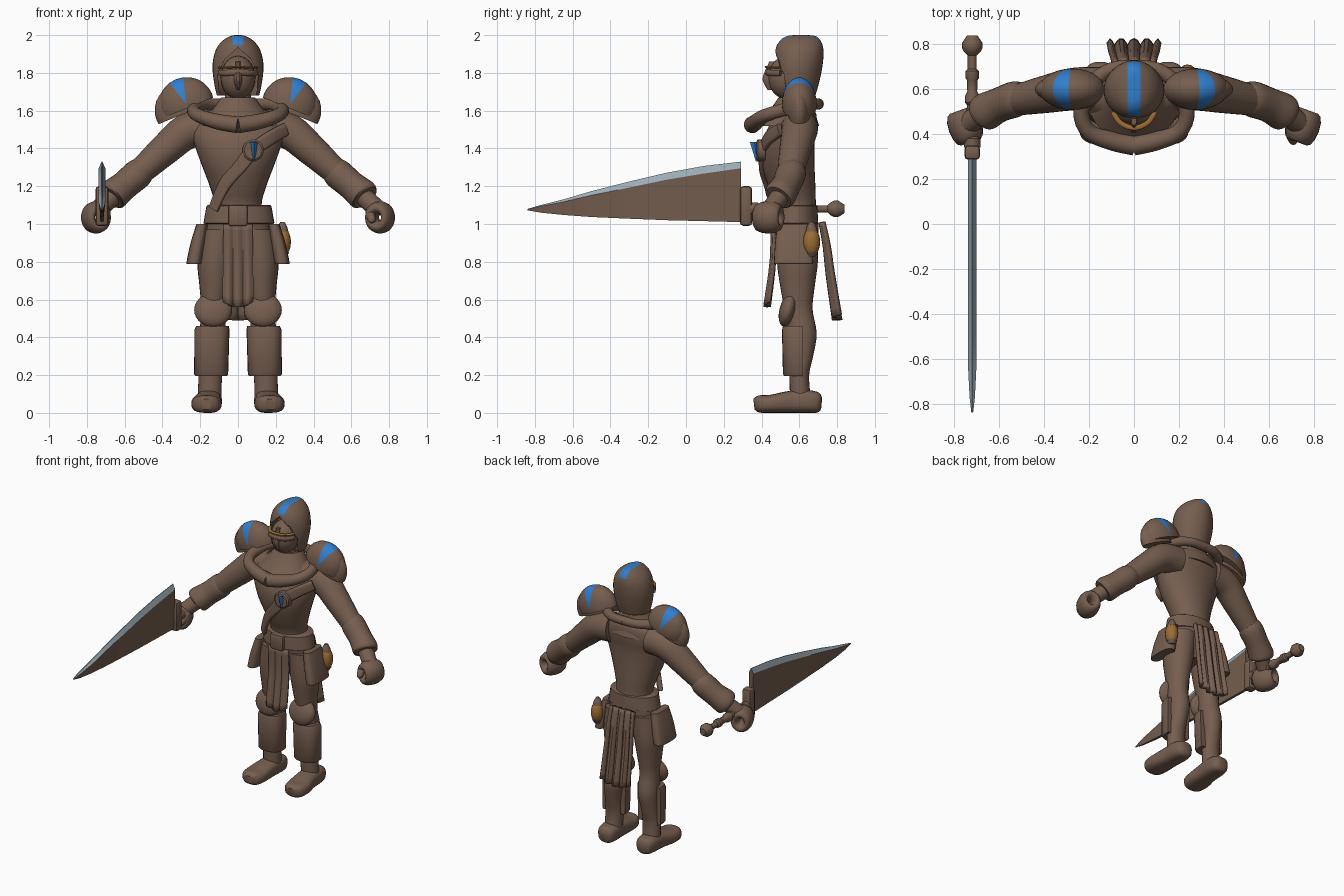
import bpy, bmesh, math
from mathutils import Vector, Matrix

if "Cube" in bpy.data.objects:
    bpy.data.objects.remove(bpy.data.objects["Cube"])


def material(name, rgb):
    m = bpy.data.materials.new(name)
    m.diffuse_color = (*rgb, 1)
    m.use_nodes = True
    m.node_tree.nodes["Principled BSDF"].inputs["Base Color"].default_value = m.diffuse_color
    return m


BROWN = material("brown", (0.18, 0.112, 0.078))
BLUE = material("blue", (0.03, 0.21, 0.62))
GREY = material("steel_grey", (0.33, 0.41, 0.47))
GOLD = material("gold", (0.33, 0.15, 0.035))


def finish(name, bm, mats=(BROWN,), mirror=False, angle=0.65):
    bmesh.ops.recalc_face_normals(bm, faces=bm.faces)
    me = bpy.data.meshes.new(name)
    bm.to_mesh(me)
    bm.free()
    for m in mats:
        me.materials.append(m)
    me.shade_smooth()
    me.set_sharp_from_angle(angle=angle)
    ob = bpy.data.objects.new(name, me)
    bpy.context.collection.objects.link(ob)
    if mirror:
        ob.modifiers.new("mirror", "MIRROR")
    return ob


def spline(secs, steps):
    """Catmull-Rom interpolation through section tuples."""
    secs = [Vector(s if len(s) == 5 else (*s, s[3])) for s in secs]
    if steps == 1:
        return secs
    p = [secs[0]] + secs + [secs[-1]]
    out = []
    for i in range(1, len(p) - 2):
        a, b, c, d = p[i - 1:i + 3]
        for k in range(steps):
            t = k / steps
            out.append(0.5 * (2 * b + (c - a) * t + (2 * a - 5 * b + 4 * c - d) * t * t
                              + (3 * b - a - 3 * c + d) * t ** 3))
    return out + [secs[-1]]


def loft_bm(secs, seg=24, steps=4, flat=False, power=1.0):
    """Elliptical sections (x, y, z, a, b); flat keeps them horizontal."""
    bm = bmesh.new()
    secs = spline(secs, steps)
    rings = []
    for i, s in enumerate(secs):
        c = Vector(s[:3])
        u, v = Vector((1, 0, 0)), Vector((0, 1, 0))
        if not flat:
            t = (Vector(secs[min(i + 1, len(secs) - 1)][:3]) - Vector(secs[max(i - 1, 0)][:3])).normalized()
            u = t.cross(Vector((0, 0, 1))).normalized()
            v = u.cross(t)
        ring = []
        for k in range(seg):
            w = 2 * math.pi * k / seg
            cu, cv = [math.copysign(abs(q) ** power, q) for q in (math.cos(w), math.sin(w))]
            ring.append(bm.verts.new(c + u * s[3] * cu + v * s[4] * cv))
        rings.append(ring)
    for r, q in zip(rings, rings[1:]):
        for k in range(seg):
            bm.faces.new((r[k], r[(k + 1) % seg], q[(k + 1) % seg], q[k]))
    bm.faces.new(rings[0])
    bm.faces.new(rings[-1])
    return bm


def loft(name, secs, mat=BROWN, mirror=False, **kw):
    return finish(name, loft_bm(secs, **kw), (mat,), mirror)


def ball_bm(c, r, tilt=(0, 0, 0), seg=24, rows=14):
    bm = bmesh.new()
    bmesh.ops.create_uvsphere(bm, u_segments=seg, v_segments=rows, radius=1)
    rot = Matrix.Rotation(tilt[1], 4, 'Y') @ Matrix.Rotation(tilt[0], 4, 'X')
    bm.transform(Matrix.Translation(c) @ rot @ Matrix.Diagonal((*r, 1)))
    return bm


def box(name, c, size, bevel=0.01):
    bm = bmesh.new()
    bmesh.ops.create_cube(bm, size=1)
    bm.transform(Matrix.Translation(c) @ Matrix.Diagonal((*size, 1)))
    bmesh.ops.bevel(bm, geom=bm.edges[:], offset=bevel, segments=2, profile=0.5, affect='EDGES')
    return finish(name, bm)


def cloth(name, path, w0, w1, amp, folds, thick):
    """Hanging pleated cloth following a (y, z) path."""
    bm = bmesh.new()
    rows, n, pts = [], 30, spline([(0, y, z, 0) for y, z in path], 4)
    for i, p in enumerate(pts):
        f = i / (len(pts) - 1)
        w = w0 + (w1 - w0) * f
        rows.append([bm.verts.new((w * (2 * k / n - 1),
                     p[1] + amp * (0.4 + 0.6 * f) * math.cos(folds * 2 * math.pi * k / n),
                     p[2] + 0.03 * f * (2 * k / n - 1) ** 2)) for k in range(n + 1)])
    for r, q in zip(rows, rows[1:]):
        for k in range(n):
            bm.faces.new((r[k], r[k + 1], q[k + 1], q[k]))
    m = finish(name, bm).modifiers.new("thickness", "SOLIDIFY")
    m.thickness, m.offset = thick, 0


# Torso, belt and hips
loft("torso", [(0, .58, 1.0, .15, .115), (0, .58, 1.1, .125, .108), (0, .56, 1.2, .15, .125),
               (0, .54, 1.32, .195, .14), (0, .54, 1.42, .23, .14), (0, .56, 1.5, .245, .13),
               (0, .58, 1.58, .19, .11), (0, .58, 1.64, .08, .08), (0, .57, 1.74, .07, .07)], flat=True, seg=32)
loft("belt", [(.005, .575, 1.0, .18, .118), (.005, .575, 1.005, .188, .125), (.005, .575, 1.095, .172, .12),
              (.005, .575, 1.1, .165, .112)], flat=True, steps=1, seg=32)
loft("hips", [(0, .59, .8, .1, .085), (0, .59, .88, .17, .11), (0, .585, 1.01, .175, .115)], flat=True)
box("buckle", (0, .455, 1.045), (.1, .04, .11))
cloth("front_tabard", [(.46, 1.0), (.46, .8), (.43, .56)], .075, .08, .01, 3, .02)
cloth("back_tail", [(.72, 1.01), (.745, .88), (.765, .72), (.80, .49)], .095, .115, .016, 4, .025)
loft("hip_flap", [(.19, .57, 1.0, .03, .085), (.213, .57, .9, .038, .098), (.232, .57, .80, .04, .104),
                  (.232, .57, .79, .035, .1)], flat=True, mirror=True, power=.7)

# Side flask with banding
finish("flask", ball_bm((.238, .665, .905), (.042, .045, .075), seg=16), (GOLD,))
loft("flask_cap", [(.235, .665, .96, .032), (.235, .665, .985, .025), (.235, .665, 1.01, .012)], flat=True, seg=12)
loft("flask_base", [(.238, .665, .825, .018), (.238, .665, .85, .034)], flat=True, seg=12)

# Legs
loft("leg", [(.1, .59, .97, .1, .11), (.12, .59, .8, .095, .108), (.125, .59, .68, .08, .093),
             (.13, .595, .55, .065, .075), (.135, .615, .42, .068, .077), (.143, .61, .3, .06, .063),
             (.147, .6, .2, .062, .052), (.15, .605, .08, .062, .055)], flat=True, mirror=True)
finish("knee_guard", ball_bm((.132, .54, .545), (.1, .045, .092), (math.radians(-15), 0, 0)), mirror=True)
bm = loft_bm([(.142, .6, .195, .083, .08), (.142, .6, .205, .09, .087), (.138, .6, .44, .093, .092),
              (.135, .6, .46, .086, .086)], flat=True, steps=1, power=.75)
for y, out in ((.618, False),):
    cut = bmesh.ops.bisect_plane(bm, geom=bm.verts[:] + bm.edges[:] + bm.faces[:], plane_co=(0, y, 0),
                                 plane_no=(0, 1, 0), clear_outer=True)
    bmesh.ops.holes_fill(bm, edges=[e for e in bm.edges if e.is_boundary])
finish("shin_guard", bm, mirror=True)
loft("foot", [(.168, .36, .045, .03, .028), (.168, .385, .047, .066, .045), (.167, .45, .048, .08, .048),
              (.158, .55, .058, .07, .058), (.153, .65, .06, .068, .06), (.152, .7, .052, .055, .052),
              (.152, .718, .05, .03, .03)], mirror=True, power=.75)

# Arms, sleeves and fists
loft("arm", [(.15, .6, 1.51, .1), (.27, .6, 1.49, .095), (.38, .58, 1.4, .085), (.48, .56, 1.31, .074),
             (.58, .54, 1.22, .062), (.66, .5, 1.15, .052), (.735, .45, 1.08, .05)], mirror=True)
loft("sleeve", [(.5, .56, 1.29, .07), (.53, .555, 1.265, .08), (.6, .53, 1.205, .077), (.66, .5, 1.155, .084),
                (.675, .49, 1.14, .072)], mirror=True)
bpy.ops.mesh.primitive_torus_add(major_segments=24, minor_segments=12, major_radius=.045, minor_radius=.03)
fist = bpy.context.object
fist.name = fist.data.name = "fist"
fist.data.transform(Matrix.Translation((.752, .435, 1.035)) @ Matrix.Rotation(math.radians(-20), 4, 'Z')
                    @ Matrix.Diagonal((1, 2.5, 1.15, 1)) @ Matrix.Rotation(math.pi / 2, 4, 'X'))
fist.data.materials.append(BROWN)
fist.data.shade_smooth()
fist.modifiers.new("mirror", "MIRROR")
loft("thumb", [(.72, .46, 1.09, .025), (.7, .41, 1.06, .026), (.71, .37, 1.02, .02), (.715, .362, 1.01, .008)],
     mirror=True, seg=12)

# Pauldrons: a dome with a painted gore over a wider lower plate
TILT = math.radians(22)
for name, c, r, painted in (("pauldron", (.275, .6, 1.635), (.148, .142, .092), True),
                            ("pauldron_plate", (.315, .6, 1.595), (.125, .135, .06), False)):
    bm = ball_bm((0, 0, 0), r, (math.pi / 2, 0, 0))
    for f in bm.faces:
        p = f.calc_center_median()
        a = math.degrees(math.atan2(p.x / r[0], p.z / r[2]))
        f.material_index = int(painted and -15 < a < 15)
    bmesh.ops.bisect_plane(bm, geom=bm.verts[:] + bm.edges[:] + bm.faces[:], plane_co=(0, 0, -.022),
                           plane_no=(0, 0, -1), clear_outer=True)
    bmesh.ops.holes_fill(bm, edges=[e for e in bm.edges if e.is_boundary])
    bm.transform(Matrix.Translation(c) @ Matrix.Rotation(TILT, 4, 'Y'))
    finish(name, bm, (BROWN, BLUE), True)

# Cowl around the neck
loft("cowl_roll", [(0, .35, 1.525, .045), (.1, .37, 1.54, .042), (.2, .41, 1.57, .036), (.235, .5, 1.6, .035),
                   (.19, .62, 1.63, .035), (.1, .69, 1.635, .03), (0, .7, 1.635, .03)], mirror=True, seg=14)
loft("cowl_drape", [(0, .535, 1.52, .2, .17), (0, .56, 1.6, .14, .12), (0, .58, 1.67, .09, .09)], flat=True)

# Hood with a blue crest stripe and a face opening
bm = loft_bm([(0, .59, 1.68, .112, .095), (0, .59, 1.75, .127, .115), (0, .595, 1.84, .135, .128),
              (0, .6, 1.92, .118, .128), (0, .605, 1.97, .082, .108), (0, .61, 1.995, .04, .075),
              (0, .61, 2.0, .012, .03)], flat=True, seg=32)
for co, no in (((.028, 0, 0), (1, 0, 0)), ((-.028, 0, 0), (1, 0, 0)), ((0, 0, 1.948), (0, 0, 1))):
    bmesh.ops.bisect_plane(bm, geom=bm.verts[:] + bm.edges[:] + bm.faces[:], plane_co=co, plane_no=no)
for f in bm.faces:
    p = f.calc_center_median()
    f.material_index = int(abs(p.x) < .028 and p.z > 1.948)
hood = finish("hood", bm, (BROWN, BLUE))
bm = bmesh.new()
arch = [(-.095, 1.65), (.095, 1.65), (.107, 1.79), (.07, 1.87), (0, 1.935), (-.07, 1.87), (-.107, 1.79)]
front = bm.faces.new([bm.verts.new((x, .3, z)) for x, z in arch])
ext = bmesh.ops.extrude_face_region(bm, geom=[front])
bmesh.ops.translate(bm, verts=[v for v in ext["geom"] if isinstance(v, bmesh.types.BMVert)], vec=(0, .25, 0))
cutter = finish("hood_opening_cutter", bm)
cutter.hide_render = True
cutter.hide_set(True)
cut = hood.modifiers.new("opening", "BOOLEAN")
cut.operation, cut.object, cut.solver = 'DIFFERENCE', cutter, 'EXACT'

# Masked face
finish("face", ball_bm((0, .535, 1.775), (.092, .1, .115)))
loft("nose_guard", [(0, .46, 1.86, .012, .02), (0, .438, 1.8, .018, .025), (0, .43, 1.76, .022, .025),
                    (0, .45, 1.71, .008, .02)], flat=True, seg=10)
for name, z, h, mat in (("brow_band", 1.828, .006, GOLD), ("visor", 1.8, .017, BROWN)):
    loft(name, [(-.095, .5, z, .012, h), (-.06, .45, z, .012, h), (0, .428, z + .004, .012, h),
                (.06, .45, z, .012, h), (.095, .5, z, .012, h)], mat, seg=10)

# Chest strap with a round clasp and spike
loft("chest_strap", [(-.13, .475, 1.08, .014, .03), (-.07, .435, 1.21, .014, .034), (.015, .402, 1.31, .014, .036),
                     (.08, .405, 1.39, .014, .036), (.17, .437, 1.455, .016, .036), (.25, .5, 1.5, .018, .034)],
     power=.6)
loft("clasp", [(.08, .42, 1.39, .057), (.08, .38, 1.39, .057), (.08, .372, 1.39, .047)], steps=1)
loft("clasp_spike", [(.085, .362, 1.435, .019, .024), (.085, .378, 1.33, .004, .008)], BLUE, flat=True, steps=1, seg=4)

# Sword blade: thick brown body and a ground steel edge
X = -.72
bm = bmesh.new()
rows = []
for y, low, mid, top in ((.29, 1.01, 1.295, 1.33), (.1, 1.015, 1.268, 1.308), (-.1, 1.02, 1.235, 1.272),
                         (-.3, 1.028, 1.193, 1.225), (-.5, 1.037, 1.152, 1.174), (-.65, 1.048, 1.117, 1.13),
                         (-.77, 1.06, 1.094, 1.1), (-.84, 1.073, 1.077, 1.08)):
    w = .018 if y > -.7 else .012 if y > -.8 else .004
    rows.append([bm.verts.new((X + dx, y, z)) for dx, z in
                 ((-w * .5, low), (w * .5, low), (w, mid), (.002, top), (-.002, top), (-w, mid))])
for r, q in zip(rows, rows[1:]):
    for k in range(6):
        bm.faces.new((r[k], r[(k + 1) % 6], q[(k + 1) % 6], q[k])).material_index = int(k in (2, 3, 4))
bm.faces.new(rows[0])
bm.faces.new(rows[-1])
finish("sword_blade", bm, (BROWN, GREY), angle=.3)
box("sword_guard", (X, .318, 1.095), (.07, .065, .21), .018)
loft("sword_handle", [(X, y, 1.08, r) for y, r in
     ((.34, .036), (.38, .036), (.39, .024), (.53, .024), (.54, .032), (.57, .032), (.59, .022), (.64, .024),
      (.65, .03), (.68, .03), (.69, .02), (.75, .02), (.765, .036), (.785, .046), (.805, .046), (.838, .024))],
     steps=1, seg=10)
